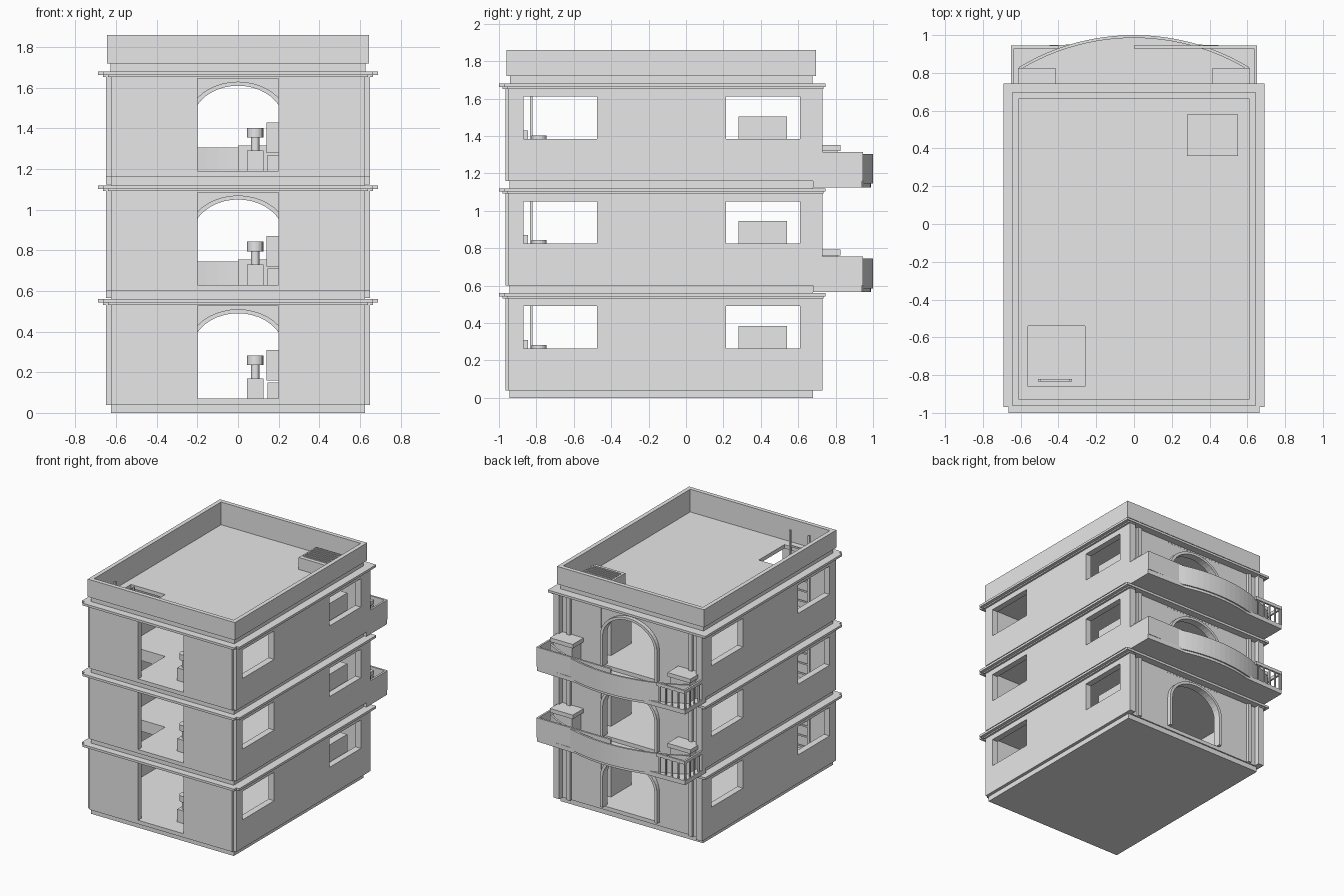
import bpy, bmesh, math

if "Cube" in bpy.data.objects:
    bpy.data.objects.remove(bpy.data.objects["Cube"], do_unlink=True)

plaster = bpy.data.materials.new("plain_grey")
plaster.use_nodes = True
plaster.diffuse_color = (0.8, 0.8, 0.8, 1)
for node in plaster.node_tree.nodes:
    if node.type == 'BSDF_PRINCIPLED':
        node.inputs["Base Color"].default_value = (0.8, 0.8, 0.8, 1)


def finish(name, bm):
    mesh = bpy.data.meshes.new(name)
    bm.to_mesh(mesh)
    bm.free()
    mesh.materials.append(plaster)
    obj = bpy.data.objects.new(name, mesh)
    bpy.context.scene.collection.objects.link(obj)
    return obj


def prism(name, pts, lo, hi, axis="z"):
    """Extrude a flat outline along z, or along y for outlines drawn in x and z."""
    place = (lambda u, v, t: (u, v, t)) if axis == "z" else (lambda u, v, t: (u, t, v))
    bm = bmesh.new()
    rings = [[bm.verts.new(place(u, v, t)) for u, v in pts] for t in (lo, hi)]
    bm.faces.new(rings[0])
    bm.faces.new(rings[1])
    for i in range(len(pts)):
        j = (i + 1) % len(pts)
        bm.faces.new((rings[0][i], rings[0][j], rings[1][j], rings[1][i]))
    bmesh.ops.recalc_face_normals(bm, faces=bm.faces)
    return finish(name, bm)


def box(name, x, y, z):
    return prism(name, [(x[0], y[0]), (x[1], y[0]), (x[1], y[1]), (x[0], y[1])], *z)


def cut(obj, holes):
    """Cut box-shaped holes and bake the result."""
    cutters = [box("cutter", *h) for h in holes]
    for c in cutters:
        c.hide_render = True
        mod = obj.modifiers.new("hole", 'BOOLEAN')
        mod.operation, mod.solver, mod.object = 'DIFFERENCE', 'EXACT', c
    bpy.context.view_layer.update()
    graph = bpy.context.evaluated_depsgraph_get()
    baked = bpy.data.meshes.new_from_object(obj.evaluated_get(graph))
    obj.modifiers.clear()
    obj.data = baked
    for c in cutters:
        bpy.data.objects.remove(c, do_unlink=True)
    return obj


def side(s, a, b):
    return tuple(sorted((s * a, s * b)))


def ellipse(rx, rz, zc, n=20):
    return [(rx * math.cos(math.pi * i / n), zc + rz * math.sin(math.pi * i / n))
            for i in range(n + 1)]


HATCH_X, HATCH_Y = (-0.56, -0.26), (-0.86, -0.54)


def cornice(z):
    ring = box("cornice", (-0.69, 0.69), (-0.97, 0.745), (z - 0.018, z))
    cut(ring, [((-0.6, 0.6), (-0.92, 0.65), (z - 0.1, z + 0.1))])
    box("front_cornice", (-0.665, 0.665), (-1, -0.92), (z - 0.018, z))
    for s in (-1, 1):
        box("cornice_bed", side(s, 0.6, 0.665), (-0.955, 0.735), (z - 0.028, z - 0.018))
    box("cornice_bed_front", (-0.64, 0.64), (-0.98, -0.92), (z - 0.028, z - 0.018))


def storey(z):
    top = z + 0.54
    floor = z + 0.07
    slab = box("floor_slab", (-0.625, 0.625), (-0.945, 0.68), (z - (0.02 if z else 0), floor))
    if z:
        cut(slab, [(HATCH_X, HATCH_Y, (z - 0.2, z + 0.2))])
    # outer walls with door and windows
    front = box("front_wall", (-0.625, 0.625), (-0.965, -0.92), (z + 0.04, top))
    cut(front, [((-0.2, 0.2), (-1.1, -0.8), (floor, z + 0.525))])
    for s in (-1, 1):
        wall = box("side_wall", side(s, 0.6, 0.65), (-0.95, 0.73), (z + 0.04, top))
        cut(wall, [(side(s, 0.5, 0.8), y, (z + 0.265, z + 0.49))
                   for y in ((-0.87, -0.475), (0.215, 0.61))])
        box("back_pilaster", side(s, 0.52, 0.55), (0.68, 0.71), (z + 0.04, top))
    back = box("back_wall", (-0.61, 0.61), (0.65, 0.69), (z + 0.04, top))
    cut(back, [((-0.26, 0.26), (0.5, 0.8), (floor, z + 0.53))])
    # arched rear doorway
    inner = ellipse(0.227, 0.18, z + 0.31)
    ring = [(0.25, floor)] + ellipse(0.25, 0.2, z + 0.31) + [(-0.25, floor), (-0.227, floor)]
    prism("arch_trim", ring + inner[::-1] + [(0.227, floor)], 0.66, 0.72, "y")
    outline = [(0.26, floor), (0.26, z + 0.53), (-0.26, z + 0.53), (-0.26, floor),
               (-0.227, floor)] + inner[::-1] + [(0.227, floor)]
    bm = bmesh.new()
    face = bm.faces.new([bm.verts.new((u, 0.689, v)) for u, v in outline])
    face.normal_update()
    if face.normal.y < 0:
        face.normal_flip()
    finish("arch_surround", bm)
    # furniture
    box("stool_base", (0.045, 0.125), (-0.825, -0.745), (floor, z + 0.17))
    for name, r, lo, hi in (("stool_stem", 0.02, 0.17, 0.24), ("stool_seat", 0.04, 0.235, 0.283)):
        disc = [(0.085 + r * math.cos(math.tau * i / 16), -0.785 + r * math.sin(math.tau * i / 16))
                for i in range(16)]
        prism(name, disc, z + lo, z + hi)
    box("desk_panel", (0.14, 0.32), (-0.87, -0.845), (z + 0.16, z + 0.31))
    box("desk_base", (0.145, 0.32), (-0.87, -0.8), (floor, z + 0.15))
    box("cabinet", (0.28, 0.58), (0.28, 0.54), (floor, z + 0.385))
    cornice(z + 0.56)


def arc(inset, half, n=24):
    """Shallow bow of the balcony front."""
    r = 1.18
    xs = [half - 2 * half * i / n for i in range(n + 1)]
    return [(x, 1 - r + math.sqrt((r - inset) ** 2 - x * x)) for x in xs]


def balcony(z):
    base, rail = z + 0.04, z + 0.185
    bow = [p for p in arc(0.01, 0.6) if p[1] > 0.94]
    prism("balcony_slab", [(0.65, 0.68), (0.65, 0.94)] + bow + [(-0.65, 0.94), (-0.65, 0.68)],
          z + 0.005, base)
    prism("bowed_parapet", arc(0, 0.61) + arc(0.015, 0.61)[::-1], z + 0.025, rail)
    box("balcony_side_wall", (0.635, 0.65), (0.69, 0.945), (base, z + 0.195))
    box("balcony_front_panel", (0, 0.65), (0.93, 0.945), (base, z + 0.195))
    # open railing at one corner
    box("front_handrail", (-0.65, -0.4), (0.93, 0.945), (rail - 0.015, rail + 0.01))
    box("side_handrail", (-0.65, -0.635), (0.69, 0.945), (rail - 0.015, rail + 0.01))
    for i in range(5):
        x, y = -0.65 + 0.055 * i, 0.70 + 0.055 * i
        box("front_baluster", (x, x + 0.01), (0.932, 0.942), (base, rail))
        box("side_baluster", (-0.648, -0.638), (y, y + 0.01), (base, rail))
    for s in (-1, 1):
        box("planter", side(s, 0.43, 0.6), (0.7, 0.81), (base, z + 0.2))
        box("planter_lid", side(s, 0.415, 0.615), (0.69, 0.825), (z + 0.2, z + 0.232))


for level in range(3):
    storey(0.56 * level)
    if level:
        balcony(0.56 * level)

# roof and parapet
ROOF = 1.68
roof = box("roof_slab", (-0.625, 0.625), (-0.945, 0.68), (ROOF - 0.03, ROOF))
cut(roof, [(HATCH_X, HATCH_Y, (1.5, 1.9))])
for name, inset, lo, hi in (("parapet_base", 0.018, ROOF - 0.01, 1.72), ("parapet", 0, 1.72, 1.86)):
    wall = box(name, (inset - 0.645, 0.645 - inset), (inset - 0.96, 0.695 - inset), (lo, hi))
    cut(wall, [((-0.612, 0.612), (-0.927, 0.662), (1.5, 2))])

# rooftop vent unit
box("vent_unit", (0.28, 0.55), (0.36, 0.58), (ROOF, 1.775))
for i in range(7):
    y = 0.39 + 0.027 * i
    box("vent_slat", (0.295, 0.535), (y, y + 0.012), (1.775, 1.782))

# ladder through all storeys
for x in (-0.5, -0.335):
    box("ladder_rail", (x - 0.007, x + 0.007), (-0.835, -0.82), (0.07, 1.83))
for i in range(20):
    z = 0.14 + 0.082 * i
    box("ladder_rung", (-0.5, -0.335), (-0.833, -0.823), (z, z + 0.012))
